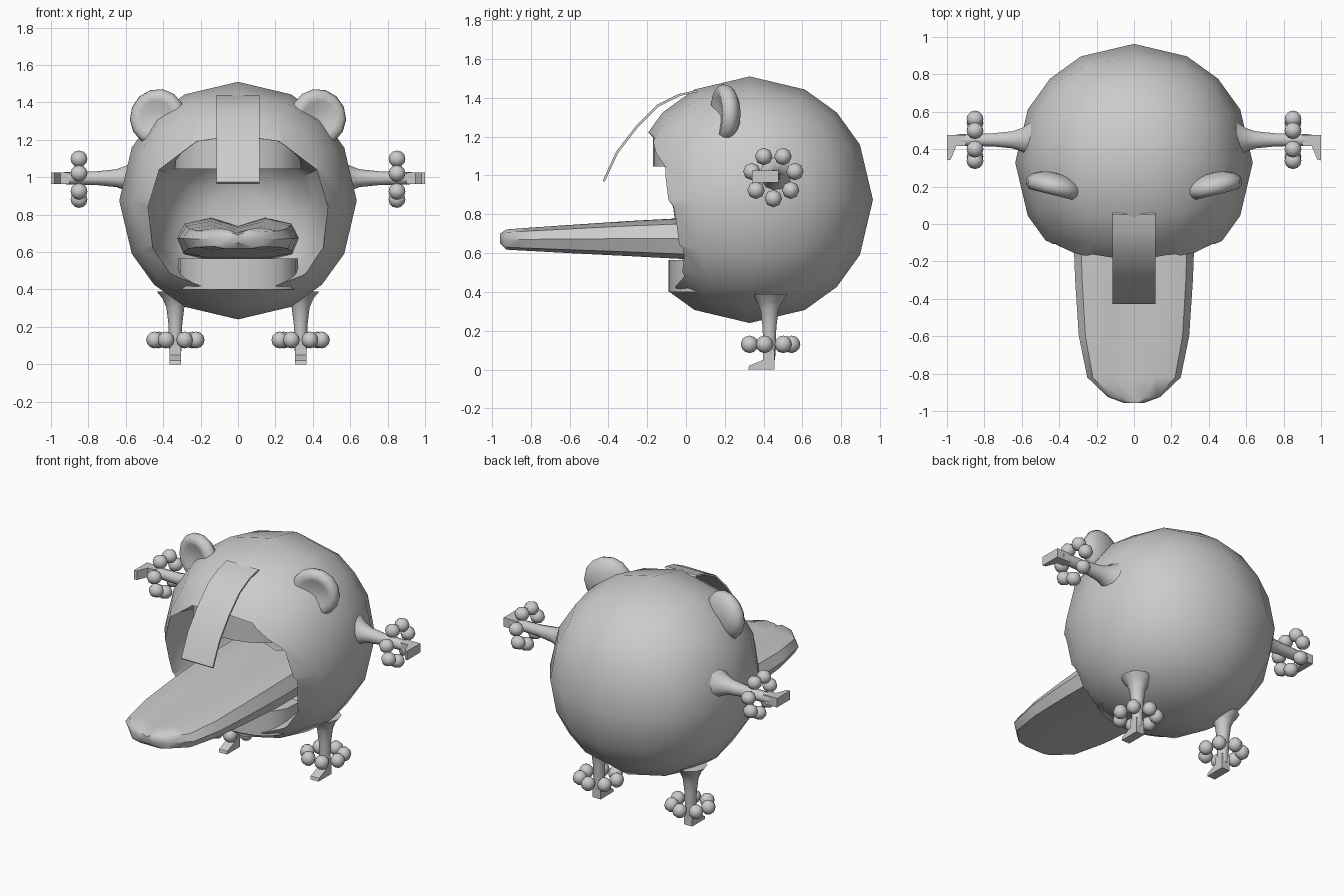
import bpy, bmesh, math
from mathutils import Matrix, Vector

if "Cube" in bpy.data.objects:
    bpy.data.objects.remove(bpy.data.objects["Cube"])

grey = bpy.data.materials.new("plain grey")
grey.diffuse_color = (0.6, 0.6, 0.6, 1)
grey.use_nodes = True
grey.node_tree.nodes["Principled BSDF"].inputs["Base Color"].default_value = grey.diffuse_color


def finish(bm, name, matrix=None, angle=40):
    if matrix is not None:
        bm.transform(matrix)
    bmesh.ops.recalc_face_normals(bm, faces=bm.faces)
    me = bpy.data.meshes.new(name)
    bm.to_mesh(me)
    bm.free()
    me.materials.append(grey)
    ob = bpy.data.objects.new(name, me)
    bpy.context.collection.objects.link(ob)
    bpy.ops.object.select_all(action='DESELECT')
    ob.select_set(True)
    bpy.context.view_layer.objects.active = ob
    bpy.ops.object.shade_smooth_by_angle(angle=math.radians(angle))
    return ob


def loft(bm, rings):
    """Closed skin through a list of equally sized point rings."""
    vs = [[bm.verts.new(p) for p in r] for r in rings]
    n = len(vs[0])
    for a, b in zip(vs, vs[1:]):
        for i in range(n):
            j = (i + 1) % n
            bm.faces.new((a[i], a[j], b[j], b[i]))
    bm.faces.new(vs[0])
    bm.faces.new(vs[-1])


def circle(r, z, n=10):
    return [(r * math.cos(2 * math.pi * i / n), r * math.sin(2 * math.pi * i / n), z)
            for i in range(n)]


# Round body: subdivided cube pushed out to a sphere
C, R = Vector((0, 0.328, 0.875)), 0.635
bm = bmesh.new()
bmesh.ops.create_cube(bm, size=2)
bmesh.ops.subdivide_edges(bm, edges=bm.edges, cuts=3, use_grid_fill=True)
for v in bm.verts:
    v.co = C + v.co.normalized() * R
body = finish(bm, "body")

# Mouth hollow
half = [(0, 1.22), (0.22, 1.19), (0.42, 1.04), (0.48, 0.84), (0.455, 0.62),
        (0.36, 0.48), (0.2, 0.42), (0, 0.4)]
outline = half + [(-x, z) for x, z in half[-2:0:-1]]
bm = bmesh.new()
loft(bm, [[(x * k, y, 0.8 + (z - 0.8) * k) for x, z in outline]
          for y, k in [(-0.6, 1.02), (-0.02, 1.0), (0.12, 0.93), (0.3, 0.84), (0.45, 0.6), (0.5, 0.3)]])
cutter = finish(bm, "mouth_cutter")
cutter.hide_render = True
cutter.hide_set(True)
cut = body.modifiers.new("mouth", 'BOOLEAN')
cut.object, cut.operation, cut.solver = cutter, 'DIFFERENCE', 'EXACT'
bpy.context.view_layer.objects.active = body
bpy.ops.object.modifier_apply(modifier="mouth")
bpy.data.objects.remove(cutter)
body.select_set(True)
bpy.context.view_layer.objects.active = body
bpy.ops.object.shade_smooth_by_angle(angle=math.radians(35))

# Tongue: grooved section along y
right = [(0, 0.8), (0.45, 1), (0.88, 0.86), (1, 0.5), (0.9, 0.12), (0.5, 0)]
section = right + [(0, 0)] + [(-x, z) for x, z in right[:0:-1]]
bm = bmesh.new()
loft(bm, [[(x * w, y, lo + z * (hi - lo)) for x, z in section]
          for y, w, lo, hi in [(0.4, 0.32, 0.56, 0.785), (-0.02, 0.325, 0.57, 0.78),
                               (-0.3, 0.315, 0.585, 0.765), (-0.6, 0.295, 0.6, 0.745),
                               (-0.82, 0.25, 0.612, 0.73), (-0.925, 0.14, 0.618, 0.722),
                               (-0.958, 0.05, 0.65, 0.7)]])
finish(bm, "tongue")


# Gums: curved bands inside the mouth
def gum(name, width, front, z0, z1):
    bm = bmesh.new()
    rings = []
    for i in range(13):
        a = math.pi * i / 12
        c, s = math.cos(a), math.sin(a)
        ox, oy = width * c, 0.2 - (0.2 - front) * s ** 0.6
        ix, iy = ox * 0.74, oy + 0.09 * s
        rings.append([(ox, oy, z0), (ox, oy, z1), (ix, iy, z1), (ix, iy, z0)])
    loft(bm, rings)
    finish(bm, name)


gum("upper_gum", 0.345, -0.17, 1.045, 1.21)
gum("lower_gum", 0.32, -0.09, 0.4, 0.565)

# Forelock: thin strip curving over the face
path = [(0.06, 1.43), (-0.03, 1.41), (-0.14, 1.355), (-0.25, 1.245), (-0.35, 1.115), (-0.42, 0.965)]
bm = bmesh.new()
loft(bm, [[(-0.115, y, z), (0.115, y, z), (0.115, y - 0.009, z + 0.009), (-0.115, y - 0.009, z + 0.009)]
          for y, z in path])
finish(bm, "forelock")


# Limb: flared stem, small foot pointing forward, ring of beads
def limb(name, m, length, bead_z, bead_turn):
    bm = bmesh.new()
    loft(bm, [circle(r, z) for r, z in [(0.03, 0.05), (0.034, 0.1), (0.037, length * 0.55),
                                        (0.048, length * 0.78), (0.068, length * 0.9), (0.1, length)]])
    side = [(0.027, 0.1), (0.027, 0), (-0.11, 0), (-0.105, 0.02), (-0.033, 0.05), (-0.033, 0.1)]
    loft(bm, [[(x, y, z) for y, z in side] for x in (-0.03, 0.03)])
    finish(bm, name, m)
    bm = bmesh.new()
    for i in range(7):
        a = bead_turn + 2 * math.pi * i / 7
        pos = Matrix.Translation((0.114 * math.cos(a), 0.114 * math.sin(a), bead_z))
        bmesh.ops.create_uvsphere(bm, u_segments=8, v_segments=6, radius=0.045, matrix=pos)
    finish(bm, name + "_beads", m, 60)


for s, tag in ((-1, "left"), (1, "right")):
    limb(tag + "_leg", Matrix.Translation((0.335 * s, 0.43, 0)), 0.39, 0.13, math.pi / 2)
    arm = Matrix(((0, 0, -s, s), (0, 1, 0, 0.45), (1, 0, 0, 0.995), (0, 0, 0, 1)))
    limb(tag + "_arm", arm, 0.45, 0.15, math.pi)

    # Ear: flattened ball with a dished front
    bm = bmesh.new()
    bmesh.ops.create_uvsphere(bm, u_segments=14, v_segments=10, radius=1,
                              matrix=Matrix.Rotation(math.pi / 2, 4, 'X'))
    for v in bm.verts:
        if v.co.y < 0:
            v.co.y += 0.75 * max(0, 1 - (v.co.x ** 2 + v.co.z ** 2) * 1.6)
    m = (Matrix.Diagonal((s, 1, 1, 1)) @ Matrix.Translation((0.43, 0.2, 1.32))
         @ Matrix.Rotation(math.radians(14), 4, 'Z') @ Matrix.Rotation(math.radians(42), 4, 'Y')
         @ Matrix.Diagonal((0.155, 0.075, 0.15, 1)))
    finish(bm, tag + "_ear", m, 60)
